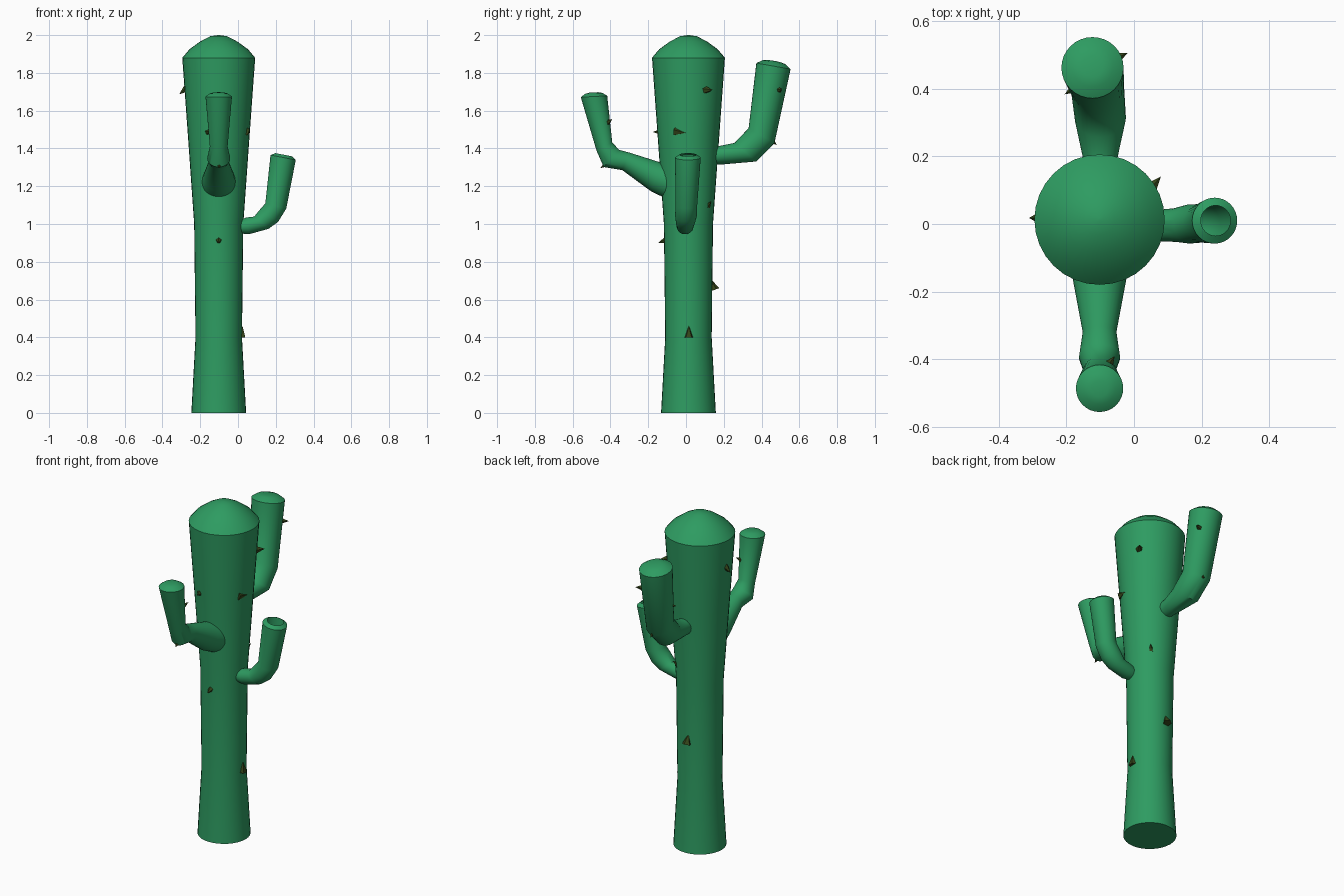
import bpy, bmesh, math
from mathutils import Vector

if "Cube" in bpy.data.objects:
    bpy.data.objects.remove(bpy.data.objects["Cube"])

SIDES = 32


def material(name, color):
    m = bpy.data.materials.new(name)
    m.diffuse_color = (*color, 1)
    m.use_nodes = True
    m.node_tree.nodes["Principled BSDF"].inputs["Base Color"].default_value = m.diffuse_color
    return m


GREEN = material("cactus_green", (0.027, 0.33, 0.12))
DARK = material("spine_dark", (0.035, 0.06, 0.01))


def finish(bm, name, mat, smooth=True):
    me = bpy.data.meshes.new(name)
    bm.to_mesh(me)
    bm.free()
    ob = bpy.data.objects.new(name, me)
    bpy.context.collection.objects.link(ob)
    me.materials.append(mat)
    if smooth:
        bpy.context.view_layer.objects.active = ob
        ob.select_set(True)
        bpy.ops.object.shade_smooth_by_angle(angle=math.radians(40))
        ob.select_set(False)
    return ob


def loft(name, rings, open_top=False):
    """Skin circles given as (centre, unit normal, radius)."""
    bm = bmesh.new()
    loops = []
    for c, n, r in rings:
        # horizontal side axis stays fixed, so rings do not twist
        ref = Vector((n.y, -n.x, 0))
        side = ref.normalized() if ref.length > 1e-4 else Vector((1, 0, 0))
        up = n.cross(side)
        loops.append([bm.verts.new(c + side * (r * math.cos(a)) + up * (r * math.sin(a)))
                      for a in (2 * math.pi * i / SIDES for i in range(SIDES))])
    for lo, hi in zip(loops, loops[1:]):
        for i in range(SIDES):
            j = (i + 1) % SIDES
            bm.faces.new((lo[i], lo[j], hi[j], hi[i]))
    bm.faces.new(loops[0][::-1])
    if not open_top:
        bm.faces.new(loops[-1])
    return finish(bm, name, GREEN)


def arm(name, out, path, dome, open_top=False):
    """path: (distance along out, sideways shift, z, radius, tilt in degrees)."""
    out = Vector(out)
    side = Vector((abs(out.y), abs(out.x), 0))
    rings = []
    for d, s, z, r, tilt in path:
        t = math.radians(tilt)
        n = out * math.cos(t) + Vector((0, 0, math.sin(t)))
        rings.append((out * d + side * s + Vector((0, 0, z)), n, r))
    c, n, r = rings[-1]
    rings += [(c + n * dome * h, n, r * k) for k, h in dome_steps[:1 if open_top else 3]]
    loft(name, rings, open_top)


dome_steps = [(0.66, 0.75), (0.35, 0.97), (0.05, 1.0)]

# Trunk
UP = Vector((0, 0, 1))
profile = [(0.145, 0), (0.123, 0.4), (0.13, 1.0), (0.162, 1.45), (0.193, 1.88),
           (0.155, 1.925), (0.1, 1.965), (0.045, 1.994), (0.005, 2.0)]
loft("trunk", [(Vector((-0.102, 0.013, z)), UP, r) for r, z in profile])

# Arms
arm("back_arm", (0, 1, 0), [(0.12, -0.1, 1.36, 0.045, 5), (0.19, -0.1, 1.365, 0.05, 12),
                            (0.315, -0.1, 1.38, 0.076, 50), (0.40, -0.108, 1.468, 0.079, 60),
                            (0.463, -0.123, 1.836, 0.092, 80)], 0.028)
arm("front_arm", (0, -1, 0), [(0.09, -0.102, 1.222, 0.09, 8), (0.16, -0.102, 1.25, 0.08, 20),
                              (0.32, -0.102, 1.332, 0.05, 20), (0.395, -0.102, 1.347, 0.061, 42),
                              (0.432, -0.102, 1.41, 0.047, 62), (0.487, -0.102, 1.675, 0.07, 87)], 0.022)
arm("right_arm", (1, 0, 0), [(0.01, -0.005, 0.985, 0.035, 0), (0.05, -0.005, 0.99, 0.045, 10),
                             (0.124, -0.003, 1.007, 0.05, 50), (0.165, 0, 1.045, 0.058, 55),
                             (0.2, 0.002, 1.095, 0.057, 76), (0.239, 0.01, 1.352, 0.068, 79)], 0.02, True)


# Spines: (base position, pointing direction)
def spine(i, base, direction):
    bm = bmesh.new()
    bmesh.ops.create_cone(bm, cap_ends=True, segments=5, radius1=0.026, radius2=0.0, depth=0.06)
    ob = finish(bm, f"spine_{i}", DARK, False)
    ob.location = base
    ob.rotation_euler = Vector(direction).to_track_quat('Z', 'Y').to_euler()


spines = [
    ((0.021, 0.015, 0.43), (0.1, 0, 1)),
    ((-0.102, -0.118, 0.91), (0, -1, -0.35)),
    ((-0.11, 0.142, 0.68), (0, -0.35, 1)),
    ((-0.022, 0.118, 1.1), (0.4, 0.4, 0.5)),
    ((0.05, -0.03, 1.487), (0.4, 0.9, -0.15)),
    ((-0.155, -0.145, 1.487), (0.15, -1, 0)),
    ((0.06, 0.118, 1.71), (0.6, 0.7, 0)),
    ((-0.287, 0.018, 1.705), (-0.8, 0, -0.6)),
    ((-0.1, -0.428, 1.312), (0, -0.8, -0.5)),
    ((-0.072, -0.412, 1.54), (0.5, 0.7, 0.5)),
    ((-0.045, 0.495, 1.71), (0.9, 0.4, 0)),
    ((-0.1, 0.458, 1.437), (0, 0.7, -0.6)),
    ((-0.18, 0.4, 1.6), (-0.8, -0.5, 0)),
]
for i, (p, d) in enumerate(spines, 1):
    spine(i, p, d)
